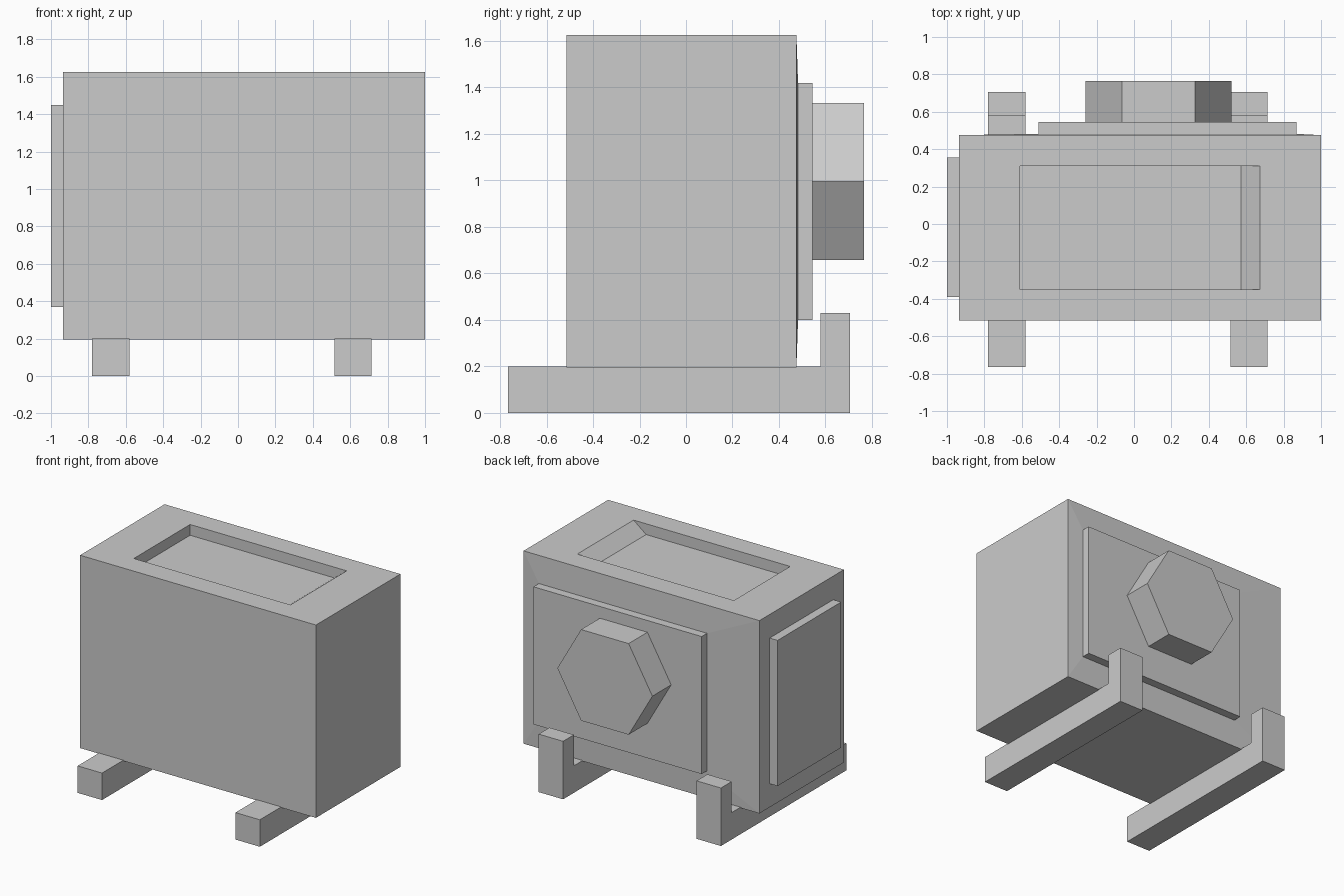
import bpy, bmesh, math
from mathutils import Vector, Matrix

if "Cube" in bpy.data.objects:
    bpy.data.objects.remove(bpy.data.objects["Cube"])


def finish(name, bm):
    bmesh.ops.recalc_face_normals(bm, faces=bm.faces[:])
    mesh = bpy.data.meshes.new(name)
    bm.to_mesh(mesh)
    bm.free()
    obj = bpy.data.objects.new(name, mesh)
    bpy.context.collection.objects.link(obj)
    return obj


def fit(verts, lo, hi):
    """Snap the corners of a box or rectangle to the given bounds."""
    mid = sum((v.co for v in verts), Vector()) / len(verts)
    for v in verts:
        v.co = [lo[i] if v.co[i] < mid[i] else hi[i] for i in range(3)]


def panel(bm, direction, lo, hi, move):
    """Inset the face looking along direction to a rectangle, then extrude it."""
    bm.normal_update()
    d = Vector(direction)
    face = max(bm.faces, key=lambda f: f.normal.dot(d))
    bmesh.ops.inset_individual(bm, faces=[face], thickness=0.1)
    fit(face.verts, lo, hi)
    bm.normal_update()
    face = bmesh.ops.extrude_discrete_faces(bm, faces=[face])["faces"][0]
    bmesh.ops.translate(bm, verts=face.verts[:], vec=d * move)


# Body with recessed top, raised left panel and raised back plate
bm = bmesh.new()
bmesh.ops.create_cube(bm, size=1)
fit(bm.verts, (-0.935, -0.515, 0.195), (1.0, 0.475, 1.625))
panel(bm, (0, 0, 1), (-0.61, -0.35, 1.625), (0.675, 0.31, 1.625), -0.08)
panel(bm, (-1, 0, 0), (-0.935, -0.39, 0.37), (-0.935, 0.355, 1.45), 0.065)
panel(bm, (0, 1, 0), (-0.51, 0.482, 0.40), (0.87, 0.482, 1.42), 0.063)
finish("body", bm)

# Hexagonal knob on the back plate
bm = bmesh.new()
bmesh.ops.create_cone(bm, cap_ends=True, segments=6, radius1=0.39, radius2=0.39,
                      depth=0.22,
                      matrix=Matrix.Translation((0.13, 0.655, 0.995))
                      @ Matrix.Rotation(math.pi / 2, 4, 'X')
                      @ Matrix.Rotation(math.pi / 2, 4, 'Z'))
# Turn so that two corners point sideways
top = max(bm.verts, key=lambda v: v.co.z).co
if abs(top.x - 0.13) < 0.01:
    bmesh.ops.rotate(bm, verts=bm.verts[:], cent=(0.13, 0.655, 0.995),
                     matrix=Matrix.Rotation(math.pi / 6, 3, 'Y'))
finish("hex_knob", bm)

# L-shaped feet
PROFILE = [(-0.765, 0), (0.705, 0), (0.705, 0.43), (0.578, 0.43),
           (0.578, 0.2), (-0.765, 0.2)]
for name, x in (("left_foot", -0.78), ("right_foot", 0.515)):
    bm = bmesh.new()
    face = bm.faces.new([bm.verts.new((x, y, z)) for y, z in PROFILE])
    ext = bmesh.ops.extrude_face_region(bm, geom=[face])["geom"]
    bmesh.ops.translate(bm, vec=(0.2, 0, 0),
                        verts=[g for g in ext if isinstance(g, bmesh.types.BMVert)])
    finish(name, bm)
